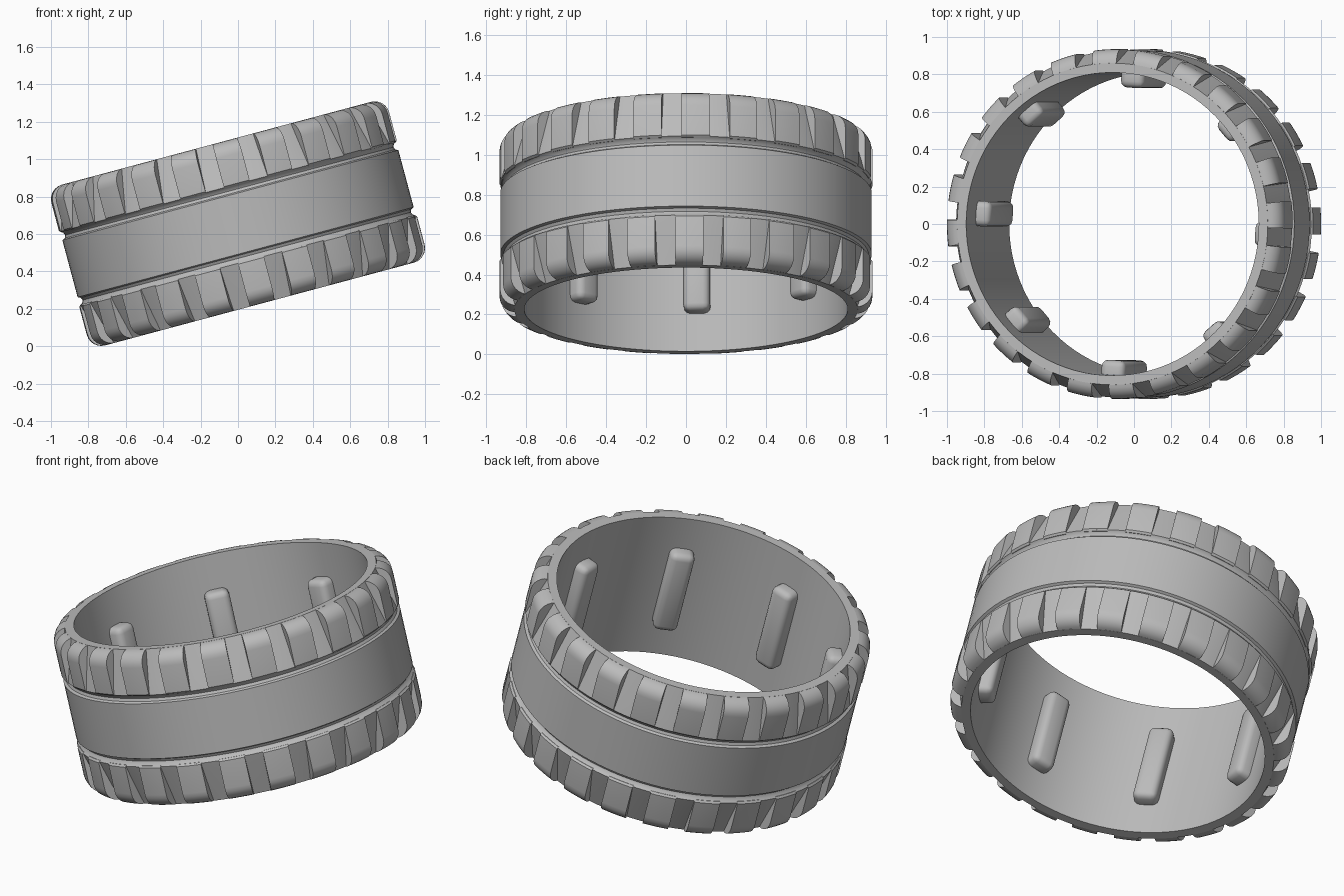
import bpy, bmesh, math
from mathutils import Matrix, Vector

cube = bpy.data.objects.get("Cube")
if cube:
    bpy.data.objects.remove(cube, do_unlink=True)

TILT = math.radians(-15)
CENTRE = Vector((0, 0, 0.655))
R_IN, R_OUT, HALF = 0.81, 0.935, 0.445
LUGS, STUDS, STEPS = 24, 8, 96
PLACE = Matrix.Translation(CENTRE) @ Matrix.Rotation(TILT, 4, 'Y')

grey = bpy.data.materials.new("rubber_grey")
grey.use_nodes = True
grey.diffuse_color = (0.5, 0.5, 0.5, 1)
grey.node_tree.nodes["Principled BSDF"].inputs["Base Color"].default_value = (0.5, 0.5, 0.5, 1)


def finish(bm, name):
    """Turn a bmesh into a tilted, smooth-shaded object."""
    bmesh.ops.recalc_face_normals(bm, faces=bm.faces)
    mesh = bpy.data.meshes.new(name)
    bm.to_mesh(mesh)
    bm.free()
    mesh.materials.append(grey)
    obj = bpy.data.objects.new(name, mesh)
    bpy.context.collection.objects.link(obj)
    obj.matrix_world = PLACE
    bpy.ops.object.select_all(action='DESELECT')
    obj.select_set(True)
    bpy.context.view_layer.objects.active = obj
    bpy.ops.object.shade_smooth_by_angle(angle=math.radians(32))
    return obj


def sweep(bm, profile, start, end, steps):
    """Sweep a closed (radius, height) profile about z; cap it if it is partial."""
    full = abs(end - start) > 6.28
    rings = []
    for i in range(steps if full else steps + 1):
        a = start + (end - start) * i / steps
        rings.append([bm.verts.new((r * math.cos(a), r * math.sin(a), z)) for r, z in profile])
    n = len(profile)
    for i in range(steps):
        a, b = rings[i], rings[(i + 1) % len(rings)]
        for j in range(n):
            k = (j + 1) % n
            bm.faces.new((a[j], b[j], b[k], a[k]))
    if not full:
        bm.faces.new(rings[0])
        bm.faces.new(rings[-1])


# Ring body: sloped notch floors at the edges, two grooves round the middle band
upper = [(R_IN, HALF), (0.86, HALF), (0.915, 0.26), (0.93, 0.205), (0.915, 0.195),
         (0.908, 0.18), (0.915, 0.165), (0.93, 0.158)]
body = bmesh.new()
sweep(body, upper + [(r, -z) for r, z in reversed(upper)], 0, 2 * math.pi, STEPS)
finish(body, "ring_body")

# Tread lugs: rounded shoulder profile, one row at each edge
ROUND = 0.08
lug = [(0.83, 0.2), (0.925, 0.2), (R_OUT, 0.21)]
for i in range(7):
    a = math.pi / 2 * i / 6
    lug.append((R_OUT - ROUND + ROUND * math.cos(a), HALF - ROUND + ROUND * math.sin(a)))
lug.append((0.83, 0.43))

for name, side, phase in (("upper_tread", 1, 10.5), ("lower_tread", -1, 8.5)):
    bm = bmesh.new()
    for i in range(LUGS):
        notch = math.radians(phase) + i * 2 * math.pi / LUGS
        half_gap = math.radians(3.1)
        sweep(bm, [(r, z * side) for r, z in lug], notch + half_gap,
              notch + 2 * math.pi / LUGS - half_gap, 4)
    finish(bm, name)

# Rounded drive studs on the inner wall
studs = bmesh.new()
for i in range(STUDS):
    part = bmesh.new()
    bmesh.ops.create_cube(part, size=1)
    bmesh.ops.scale(part, vec=(0.13, 0.135, 0.5), verts=part.verts)
    bmesh.ops.bevel(part, geom=part.edges[:], offset=0.035, segments=3,
                    profile=0.5, affect='EDGES')
    turn = Matrix.Rotation(math.radians(-4 + i * 360 / STUDS), 4, 'Z')
    part.transform(turn @ Matrix.Translation((0.795, 0, 0)))
    temp = bpy.data.meshes.new("stud_part")
    part.to_mesh(temp)
    part.free()
    studs.from_mesh(temp)
    bpy.data.meshes.remove(temp)
finish(studs, "inner_studs")
